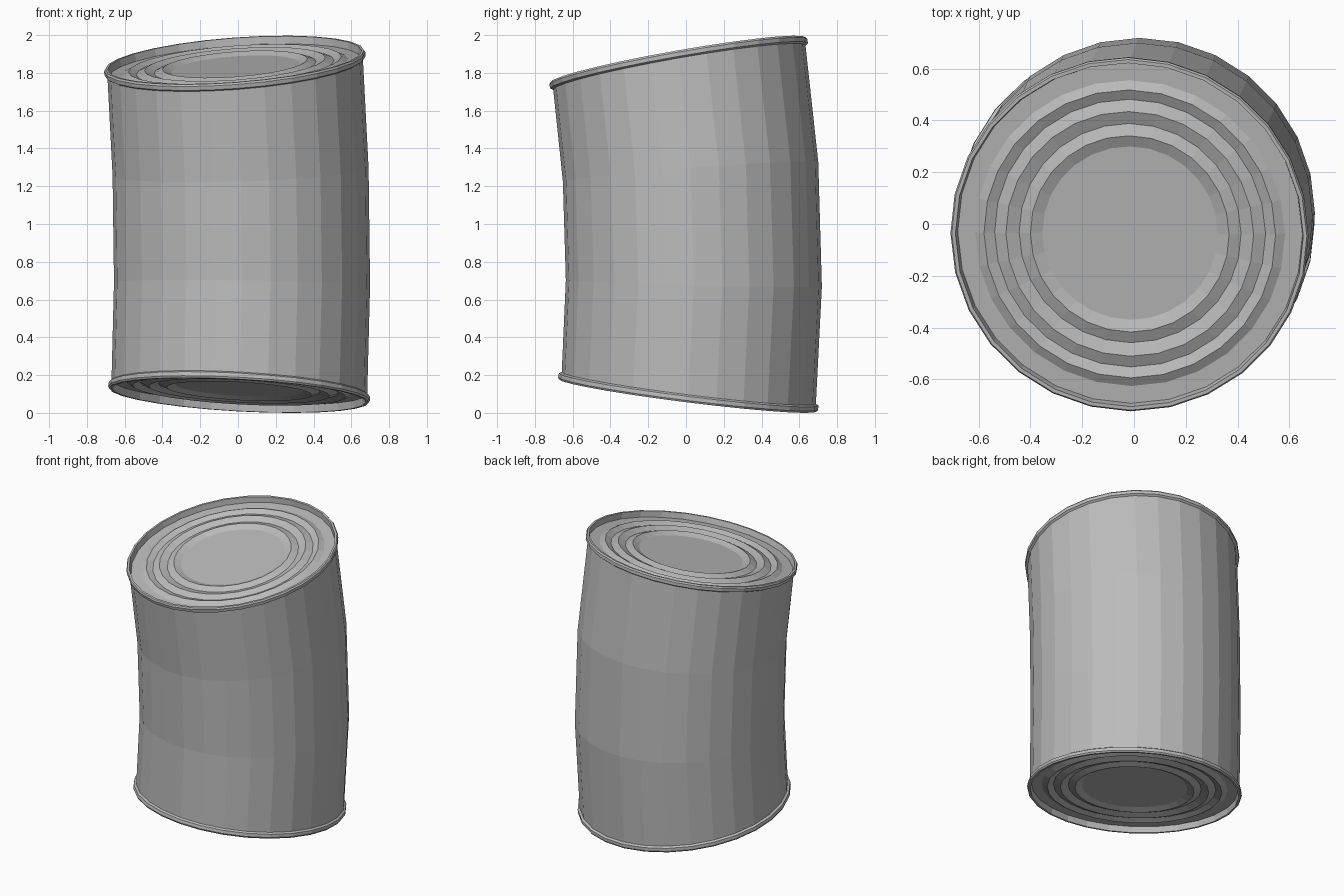
import bpy, bmesh
from math import cos, sin, tau
from mathutils import Vector

cube = bpy.data.objects.get("Cube")
if cube:
    bpy.data.objects.remove(cube)

SIDES = 28
BOTTOM, TOP = Vector((0.005, 0.01, 0.093)), Vector((-0.018, -0.042, 1.868))
SAG = Vector((0.027, 0.055, 0))
TILT_LOW, TILT_HIGH = Vector((0.055, 0.125, 1)), Vector((-0.075, -0.176, 1))

metal = bpy.data.materials.new("grey metal")
metal.use_nodes = True
grey = (0.5, 0.5, 0.5, 1)
metal.diffuse_color = grey
metal.node_tree.nodes["Principled BSDF"].inputs["Base Color"].default_value = grey


def ring(bm, u, offset, radius):
    """Ring of vertices across the bent centre line at fraction u."""
    centre = BOTTOM.lerp(TOP, u) + SAG * 4 * u * (1 - u)
    normal = TILT_LOW.lerp(TILT_HIGH, u).normalized()
    turn = Vector((0, 0, 1)).rotation_difference(normal)
    verts = []
    for i in range(SIDES):
        a = tau * i / SIDES
        verts.append(bm.verts.new(
            centre + turn @ Vector((radius * cos(a), radius * sin(a), offset))))
    return verts


def loft(name, sections, cap=False, flip=False):
    bm = bmesh.new()
    rings = [ring(bm, *s) for s in sections]
    for a, b in zip(rings, rings[1:]):
        for i in range(SIDES):
            j = (i + 1) % SIDES
            bm.faces.new((a[i], a[j], b[j], b[i]))
    if cap:
        bm.faces.new(rings[-1])
    if flip:
        bmesh.ops.reverse_faces(bm, faces=bm.faces[:])
    mesh = bpy.data.meshes.new(name)
    bm.to_mesh(mesh)
    bm.free()
    mesh.materials.append(metal)
    obj = bpy.data.objects.new(name, mesh)
    bpy.context.collection.objects.link(obj)
    return obj


# Bent wall in three bands
loft("can_wall", [(0, 0.04, 0.678), (1 / 3, 0, 0.678),
                  (2 / 3, 0, 0.678), (1, -0.04, 0.678)])

# Rolled rim, recessed panel and pressed concentric ridges: (depth, radius)
END = [(-0.04, 0.678), (-0.032, 0.692), (-0.01, 0.694), (0, 0.688),
       (0, 0.674), (-0.04, 0.668), (-0.04, 0.6), (-0.022, 0.565),
       (-0.04, 0.525), (-0.022, 0.48), (-0.04, 0.43), (-0.022, 0.385),
       (-0.04, 0.34)]

for name, u, side in (("top_end", 1, 1), ("bottom_end", 0, -1)):
    loft(name, [(u, side * d, r) for d, r in END], cap=True, flip=side < 0)
